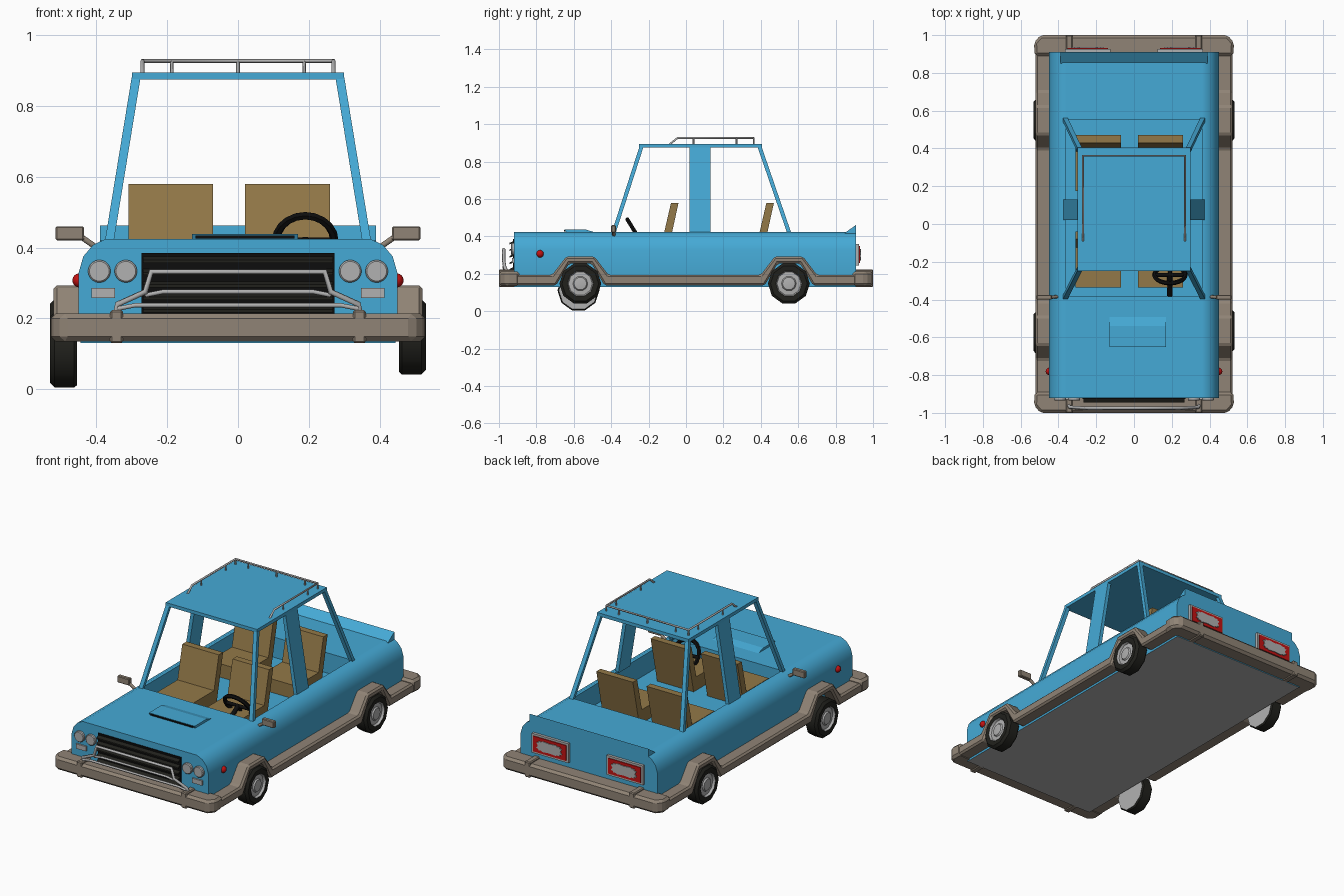
import bpy, bmesh
from math import pi, sin, cos, radians
from mathutils import Vector

old = bpy.data.objects.get("Cube")
if old:
    bpy.data.objects.remove(old, do_unlink=True)


def material(name, rgb):
    m = bpy.data.materials.new(name)
    m.use_nodes = True
    m.diffuse_color = (*rgb, 1)
    m.node_tree.nodes["Principled BSDF"].inputs["Base Color"].default_value = (*rgb, 1)
    return m


BLUE = material("sky_blue", (0.06, 0.40, 0.67))
TAUPE = material("taupe", (0.28, 0.23, 0.18))
TAN = material("tan", (0.29, 0.19, 0.065))
BLACK = material("black", (0.004, 0.004, 0.004))
RUBBER = material("rubber", (0.015, 0.015, 0.012))
SILVER = material("silver", (0.44, 0.44, 0.44))
RED = material("red", (0.55, 0.006, 0.006))

smooth = []


def finish(name, bm, *mats, bevel=0, soft=False):
    bmesh.ops.recalc_face_normals(bm, faces=bm.faces)
    me = bpy.data.meshes.new(name)
    bm.to_mesh(me)
    bm.free()
    for m in mats:
        me.materials.append(m)
    ob = bpy.data.objects.new(name, me)
    bpy.context.collection.objects.link(ob)
    if bevel:
        mod = ob.modifiers.new("bevel", "BEVEL")
        mod.width, mod.segments = bevel, 1
    if soft:
        smooth.append(ob)
    return ob


def prism_mesh(axis, pts, a, b):
    """Extrude a 2D outline along an axis from a to b."""
    place = {"x": lambda p, t: (t, *p), "y": lambda p, t: (p[0], t, p[1]),
             "z": lambda p, t: (*p, t)}[axis]
    bm = bmesh.new()
    ends = [[bm.verts.new(place(p, t)) for p in pts] for t in (a, b)]
    n = len(pts)
    for ring in ends:
        bm.faces.new(ring)
    for i in range(n):
        j = (i + 1) % n
        bm.faces.new((ends[0][i], ends[0][j], ends[1][j], ends[1][i]))
    bmesh.ops.recalc_face_normals(bm, faces=bm.faces)
    return bm


def prism(name, mat, axis, pts, a, b, **kw):
    return finish(name, prism_mesh(axis, pts, a, b), mat, **kw)


def box(name, mat, x, y, z, **kw):
    x = sorted(x)
    return prism(name, mat, "z", [(x[0], y[0]), (x[1], y[0]), (x[1], y[1]), (x[0], y[1])], *z, **kw)


def tube(name, mat, pts, r):
    cu = bpy.data.curves.new(name, "CURVE")
    cu.dimensions = "3D"
    cu.bevel_depth, cu.bevel_resolution, cu.use_fill_caps = r, 1, True
    sp = cu.splines.new("POLY")
    sp.points.add(len(pts) - 1)
    for p, co in zip(sp.points, pts):
        p.co = (*co, 1)
    cu.materials.append(mat)
    ob = bpy.data.objects.new(name, cu)
    bpy.context.collection.objects.link(ob)


def pillar(name, low, high, w, d):
    bm = bmesh.new()
    rings = [[bm.verts.new((x + i * w / 2, y + j * d / 2, z))
              for i, j in ((-1, -1), (1, -1), (1, 1), (-1, 1))] for x, y, z in (low, high)]
    for r in rings:
        bm.faces.new(r)
    for i in range(4):
        j = (i + 1) % 4
        bm.faces.new((rings[0][i], rings[0][j], rings[1][j], rings[1][i]))
    finish(name, bm, BLUE)


def lathe(name, profile, n, centre, side, *mats, rule=None):
    """Spin (offset, radius) points around the x axis."""
    bm = bmesh.new()
    c = Vector(centre)
    rings = [[bm.verts.new(c + Vector((side * o, r * sin(2 * pi * (k + .5) / n), r * cos(2 * pi * (k + .5) / n))))
              for k in range(n)] for o, r in profile]
    bm.faces.new(rings[0]).material_index = rule(0) if rule else 0
    bm.faces.new(rings[-1]).material_index = rule(len(rings)) if rule else 0
    for s in range(len(rings) - 1):
        for k in range(n):
            j = (k + 1) % n
            f = bm.faces.new((rings[s][k], rings[s][j], rings[s + 1][j], rings[s + 1][k]))
            f.material_index = rule(s + 1) if rule else 0
    finish(name, bm, *mats, soft=True)


# Body shell with an open cabin tub and a silver underside
half = [(.445, .13), (.45, .2), (.45, .33), (.437, .375), (.41, .407), (.375, .424)]
bm = prism_mesh("y", half + [(-x, z) for x, z in reversed(half)], -.92, .91)
for co, no in (((0, -.385, 0), (0, 1, 0)), ((0, .55, 0), (0, 1, 0)),
               ((.36, 0, 0), (1, 0, 0)), ((-.36, 0, 0), (1, 0, 0))):
    top = [f for f in bm.faces if f.normal.z > .99]
    geom = set(top) | {e for f in top for e in f.edges} | {v for f in top for v in f.verts}
    bmesh.ops.bisect_plane(bm, geom=list(geom), plane_co=co, plane_no=no)
    bm.normal_update()
tub = [f for f in bm.faces if f.normal.z > .99 and abs(f.calc_center_median().x) < .1
       and abs(f.calc_center_median().y) < .2]
res = bmesh.ops.extrude_face_region(bm, geom=tub)
bmesh.ops.translate(bm, vec=(0, 0, -.12), verts=[v for v in res["geom"] if isinstance(v, bmesh.types.BMVert)])
bmesh.ops.delete(bm, geom=[f for f in tub if f.is_valid], context="FACES_ONLY")
bm.normal_update()
for f in bm.faces:
    f.material_index = int(f.calc_center_median().z < .131)
finish("body", bm, BLUE, SILVER, soft=True)

# Hood scoop and tail spoiler
prism("hood_scoop", BLUE, "x", [(-.64, .42), (-.65, .438), (-.54, .438), (-.48, .42)], -.13, .17)
box("scoop_opening", BLACK, (-.12, .16), (-.651, -.644), (.426, .434))
prism("spoiler", BLUE, "x", [(.85, .42), (.91, .462), (.91, .40), (.85, .40)], -.39, .39)

# Cabin
box("roof", BLUE, (-.3, .3), (-.25, .405), (.875, .895))
for s, side in ((1, "left"), (-1, "right")):
    pillar(side + "_front_pillar", (s * .364, -.388, .415), (s * .288, -.238, .88), .025, .022)
    pillar(side + "_rear_pillar", (s * .364, .553, .415), (s * .288, .393, .88), .025, .022)
    pillar(side + "_middle_pillar", (s * .364, .075, .415), (s * .288, .075, .88), .022, .11)

# Seats
for row, y in (("front", -.115), ("rear", .395)):
    for side, a, b in (("right", -.31, -.07), ("left", .02, .26)):
        outline = [(-.22, .305), (-.22, .385), (-.01, .385), (.035, .58), (.075, .58), (.015, .305)]
        prism(f"{row}_{side}_seat", TAN, "x", [(y + p, z) for p, z in outline], a, b)

# Steering wheel
hub = Vector((.19, -.27, .42))
bpy.ops.mesh.primitive_torus_add(location=hub, rotation=(-1.02, 0, 0), major_radius=.082,
                                 minor_radius=.012, major_segments=20, minor_segments=6)
ring = bpy.context.object
ring.name = "steering_wheel"
ring.data.materials.append(BLACK)
smooth.append(ring)
up = Vector((0, -.52, .85))
for d in (Vector((1, 0, 0)), Vector((-1, 0, 0)), -up):
    tube("steering_spoke", BLACK, [hub, hub + d * .08], .01)
tube("steering_column", BLACK, [hub, (.19, -.38, .35)], .014)

# Bumpers with clamps
for s, end in ((1, "rear"), (-1, "front")):
    half = [(.525, .89), (.53, .96), (.495, 1.0)]
    pts = [(x, s * y) for x, y in half] + [(-x, s * y) for x, y in reversed(half)]
    prism(end + "_bumper", TAUPE, "z", pts, .135, .213, bevel=.014)
    for x in (-.343, .343):
        box(end + "_bumper_clamp", TAUPE, (x - .018, x + .018), sorted((s * .9, s * 1.0)), (.13, .223), bevel=.005)

# Side trim with wheel arches
upper, lower = [(-.92, .195)], [(-.92, .138)]
for c in (-.565, .55):
    upper += [(c - .15, .195), (c - .075, .293), (c + .075, .293), (c + .15, .195)]
    lower += [(c - .13, .138), (c - .06, .255), (c + .06, .255), (c + .13, .138)]
upper.append((.92, .195))
lower.append((.92, .138))
for s, side in ((1, "left"), (-1, "right")):
    prism(side + "_side_trim", TAUPE, "x", upper + lower[::-1], s * .44, s * .522, bevel=.01)

# Wheels: silver back, rubber tread and wall, silver rim and cap
profile = [(-.038, .105), (-.03, .112), (.025, .112), (.038, .098), (.037, .07), (.024, .064),
           (.026, .04), (.034, .034), (.036, .02)]
for s, side in ((1, "left"), (-1, "right")):
    for end, y, z in (("front", -.565, .148), ("rear", .55, .148)):
        if s < 0 and end == "front":
            y, z = -.575, .111
        lathe(f"{end}_{side}_wheel", profile, 10, (s * .493, y, z), s, SILVER, RUBBER,
              rule=lambda i: int(1 <= i <= 4))

# Grille with slats
box("grille", BLACK, (-.272, .272), (-.926, -.915), (.2, .385))
for i in range(5):
    z = .225 + i * .035
    prism("grille_slat", RUBBER, "x", [(-.92, z), (-.945, z - .008), (-.945, z), (-.92, z + .012)], -.268, .268)

# Lamps, markers and mirrors
for s, side in ((1, "left"), (-1, "right")):
    for x in (.317, .392):
        disc = [(s * x + .032 * cos(k * pi / 10), .333 + .032 * sin(k * pi / 10)) for k in range(20)]
        prism(side + "_headlamp", SILVER, "y", disc, -.935, -.915, bevel=.004)
    box(side + "_turn_lamp", SILVER, (s * .348, s * .414), (-.93, -.915), (.257, .285))
    bpy.ops.mesh.primitive_uv_sphere_add(segments=12, ring_count=8, radius=.02, location=(s * .448, -.78, .307))
    marker = bpy.context.object
    marker.name = side + "_side_marker"
    marker.data.materials.append(RED)
    smooth.append(marker)
    tube(side + "_mirror_arm", TAUPE, [(s * .40, -.385, .40), (s * .45, -.388, .435)], .009)
    box(side + "_mirror", TAUPE, (s * .435, s * .515), (-.4, -.375), (.42, .46), bevel=.004)
    # Tail lamp: frame, red lens, scalloped centre
    box(side + "_tail_frame", SILVER, (s * .125, s * .365), (.9, .926), (.245, .36))
    box(side + "_tail_lens", RED, (s * .138, s * .352), (.925, .931), (.257, .348))
    blob = []
    for k in range(24):
        a, r = 2 * pi * k / 24, 1 if k % 2 else .86
        u, v = cos(a), sin(a)
        blob.append((s * .245 + .085 * r * abs(u) ** .5 * (1 if u > 0 else -1),
                     .3025 + .032 * r * abs(v) ** .5 * (1 if v > 0 else -1)))
    prism(side + "_tail_centre", SILVER, "y", blob, .93, .936)

# Front guard bars
guard = [(.345, -.96, .215), (.34, -.97, .24), (.262, -.975, .275), (.245, -.975, .332)]
tube("guard_top_bar", SILVER, guard + [(-x, y, z) for x, y, z in reversed(guard)], .009)
for z, w in ((.275, .262), (.237, .34)):
    tube("guard_cross_bar", SILVER, [(-w, -.972, z - .01), (-w + .05, -.975, z), (w - .05, -.975, z),
                                     (w, -.972, z - .01)], .007)

# Roof rack
rail = [(.27, -.09, .89), (.27, -.045, .927), (.27, .362, .927)]
tube("roof_rail", SILVER, rail + [(-x, y, z) for x, y, z in reversed(rail)], .006)
posts = [(s * .27, y) for s in (1, -1) for y in (.04, .27, .362)] + [(x, .362) for x in (-.187, 0, .187)]
for x, y in posts:
    tube("rack_post", SILVER, [(x, y, .89), (x, y, .927)], .005)

# Smooth shading on the rounded parts
bpy.ops.object.select_all(action="DESELECT")
for ob in smooth:
    ob.select_set(True)
bpy.context.view_layer.objects.active = smooth[0]
bpy.ops.object.shade_smooth_by_angle(angle=radians(37))
